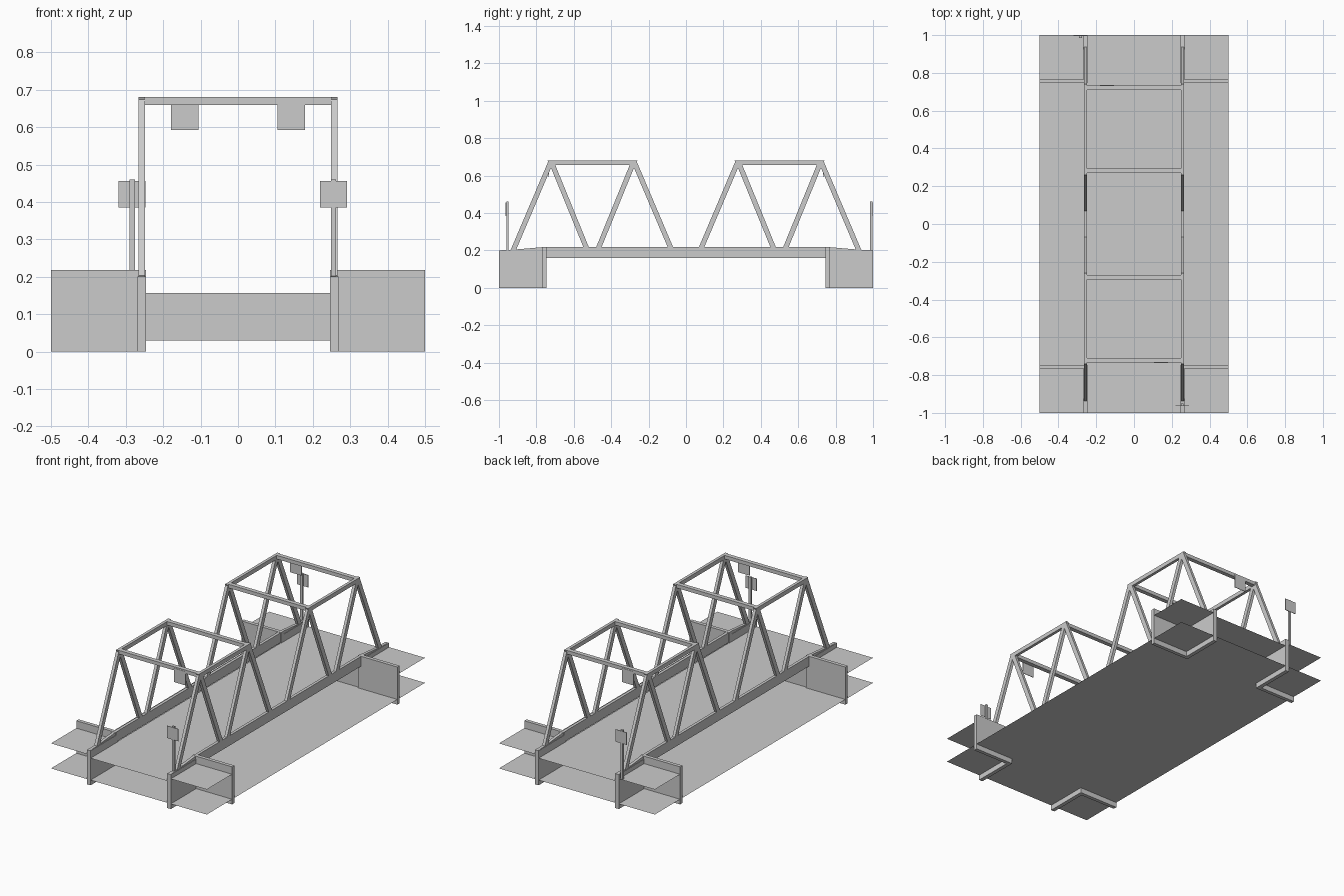
import bpy, bmesh

if "Cube" in bpy.data.objects:
    bpy.data.objects.remove(bpy.data.objects["Cube"])

def mesh_obj(name, bm):
    bmesh.ops.recalc_face_normals(bm, faces=bm.faces)
    me = bpy.data.meshes.new(name)
    bm.to_mesh(me)
    bm.free()
    ob = bpy.data.objects.new(name, me)
    bpy.context.collection.objects.link(ob)
    return ob

def box(name, x, y, z):
    """Box from (min, max) ranges."""
    bm = bmesh.new()
    bmesh.ops.create_cube(bm, size=1)
    for v in bm.verts:
        for i, r in enumerate((x, y, z)):
            v.co[i] = r[0] if v.co[i] < 0 else r[1]
    return mesh_obj(name, bm)

def quad(name, pts):
    bm = bmesh.new()
    bm.faces.new([bm.verts.new(p) for p in pts])
    me = bpy.data.meshes.new(name)
    bm.to_mesh(me)
    bm.free()
    bpy.context.collection.objects.link(bpy.data.objects.new(name, me))

def floor(name, x, y, z):
    quad(name, [(x[0], y[0], z), (x[1], y[0], z), (x[1], y[1], z), (x[0], y[1], z)])

def side_profile(name, pts, x):
    """Extrude a (y, z) outline between two x values."""
    bm = bmesh.new()
    f = bm.faces.new([bm.verts.new((x[0], p, q)) for p, q in pts])
    r = bmesh.ops.extrude_face_region(bm, geom=[f])
    verts = [g for g in r["geom"] if isinstance(g, bmesh.types.BMVert)]
    bmesh.ops.translate(bm, verts=verts, vec=(x[1] - x[0], 0, 0))
    return mesh_obj(name, bm)

def span(a, b):
    return (min(a, b), max(a, b))

# Ground under the bridge and deck
floor("lower_ground", (-0.5, 0.5), (-1, 1), 0.03)
floor("deck", (-0.25, 0.25), (-1, 1), 0.157)

# Abutments at the four corners
for sy in (-1, 1):
    quad("abutment_face", [(-0.25, sy * 0.755, 0.03), (0.25, sy * 0.755, 0.03),
                           (0.25, sy * 0.755, 0.157), (-0.25, sy * 0.755, 0.157)])
    for sx in (-1, 1):
        floor("bank", span(sx * 0.25, sx * 0.5), span(sy * 0.755, sy), 0.175)
        box("wing_wall", span(sx * 0.246, sx * 0.5), span(sy * 0.747, sy * 0.768), (0, 0.218))
        box("side_wall", span(sx * 0.246, sx * 0.269), span(sy * 0.747, sy), (0, 0.2))

# Trusses: two trapezoid spans on each side
H = 0.0145  # half width of a diagonal, measured along y
for sx in (-1, 1):
    xr = span(sx * 0.249, sx * 0.266)
    side_profile("girder", [(-1, 0.16), (1, 0.16), (1, 0.2), (0.92, 0.204), (0.77, 0.217),
                            (-0.77, 0.217), (-0.92, 0.204), (-1, 0.2)], xr)
    for c in (-0.5, 0.5):
        side_profile("top_chord", [(c - 0.24, 0.68), (c + 0.24, 0.68),
                                   (c + 0.229, 0.656), (c - 0.229, 0.656)], xr)
        for s in (-1, 1):
            for name, foot, head, z in (("end_diagonal", 0.424, 0.222, 0.675),
                                        ("inner_diagonal", 0.027, 0.215, 0.66)):
                a, b = c + s * foot, c + s * head
                z0 = 0.2
                side_profile(name, [(a - H, z0), (a + H, z0), (b + H, z), (b - H, z)], xr)

# Cross beams joining the top chords
for y in (-0.722, -0.282, 0.282, 0.722):
    box("cross_beam", (-0.25, 0.25), (y - 0.0125, y + 0.0125), (0.659, 0.68))

# Signal plates hung from the outer beams, one per travel direction
for s in (-1, 1):
    box("hanging_plate", span(-s * 0.105, -s * 0.179), span(s * 0.733, s * 0.736), (0.592, 0.672))

# Roadside signs: pole and plate
for s, px, py, z0 in ((-1, 0.255, -0.955, 0.155), (1, -0.283, 0.99, 0.175)):
    box("sign_pole", (px - 0.007, px + 0.007), (py - 0.006, py + 0.006), (z0, 0.46))
    box("sign_plate", (px - 0.036, px + 0.036), span(py + s * 0.006, py + s * 0.009), (0.385, 0.456))
